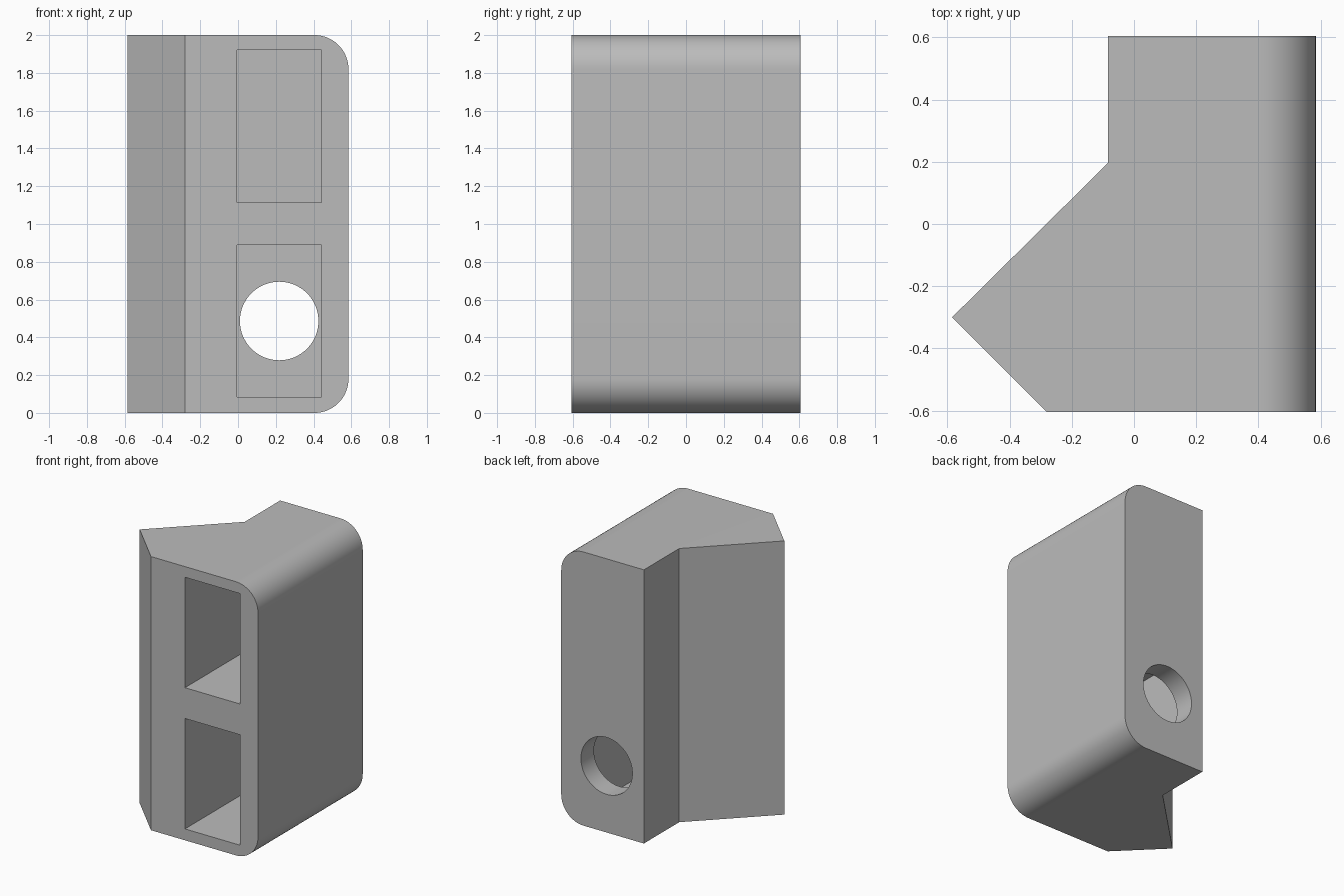
import bpy, bmesh, math
from mathutils import Vector

cube = bpy.data.objects.get("Cube")
if cube:
    bpy.data.objects.remove(cube, do_unlink=True)

HEIGHT = 2.0
FRONT, BACK = -0.605, 0.605
LIP = 0.15                      # thickness of the wall behind each pocket
BORE_X, BORE_R = 0.218, 0.208

grey = bpy.data.materials.new("plain_grey")
grey.use_nodes = True
grey.diffuse_color = (0.5, 0.5, 0.5, 1)
grey.node_tree.nodes["Principled BSDF"].inputs["Base Color"].default_value = (0.5, 0.5, 0.5, 1)


def make_object(name, bm):
    bmesh.ops.recalc_face_normals(bm, faces=bm.faces)
    mesh = bpy.data.meshes.new(name)
    bm.to_mesh(mesh)
    bm.free()
    mesh.materials.append(grey)
    obj = bpy.data.objects.new(name, mesh)
    bpy.context.collection.objects.link(obj)
    return obj


def box(name, lo, hi):
    bm = bmesh.new()
    bmesh.ops.create_cube(bm, size=1)
    lo, hi = Vector(lo), Vector(hi)
    for v in bm.verts:
        v.co = (lo + hi) / 2 + v.co * (hi - lo)
    return make_object(name, bm)


def bore(name, z):
    bm = bmesh.new()
    bmesh.ops.create_cone(bm, cap_ends=True, segments=64, radius1=BORE_R, radius2=BORE_R, depth=1)
    for v in bm.verts:
        x, y, d = v.co
        v.co = (BORE_X + x, BACK - LIP / 2 + d, z + y)
    return make_object(name, bm)


# Body: plan outline with a pointed side, raised to full height
outline = [(-0.28, FRONT), (0.585, FRONT), (0.585, BACK),
           (-0.083, BACK), (-0.083, 0.197), (-0.585, -0.3)]
bm = bmesh.new()
base = bm.faces.new([bm.verts.new((x, y, 0)) for x, y in outline])
top = bmesh.ops.extrude_face_region(bm, geom=[base])["geom"]
bmesh.ops.translate(bm, vec=(0, 0, HEIGHT), verts=[g for g in top if isinstance(g, bmesh.types.BMVert)])

# Round the two long edges on the left side
edges = [e for e in bm.edges
         if all(v.co.x > 0.58 for v in e.verts) and e.verts[0].co.z == e.verts[1].co.z]
bmesh.ops.bevel(bm, geom=edges, offset=0.18, segments=16, profile=0.5, affect='EDGES')
body = make_object("bracket_body", bm)

# Two front pockets, each with a round bore through the back wall
for label, z0, z1 in (("lower", 0.083, 0.89), ("upper", 1.115, 1.922)):
    cutters = (box(label + "_pocket_cutter", (-0.005, FRONT - 0.1, z0), (0.441, BACK - LIP, z1)),
               bore(label + "_bore_cutter", (z0 + z1) / 2))
    for cutter in cutters:
        cutter.hide_render = True
        cutter.hide_set(True)
        cut = body.modifiers.new(cutter.name, 'BOOLEAN')
        cut.operation = 'DIFFERENCE'
        cut.solver = 'EXACT'
        cut.object = cutter

# Bake the cuts, then smooth the curved surfaces
bpy.context.view_layer.objects.active = body
body.select_set(True)
for mod in list(body.modifiers):
    bpy.ops.object.modifier_apply(modifier=mod.name)
for obj in [o for o in bpy.data.objects if o.name.endswith("_cutter")]:
    bpy.data.objects.remove(obj, do_unlink=True)
bpy.ops.object.shade_smooth_by_angle(angle=math.radians(30))
